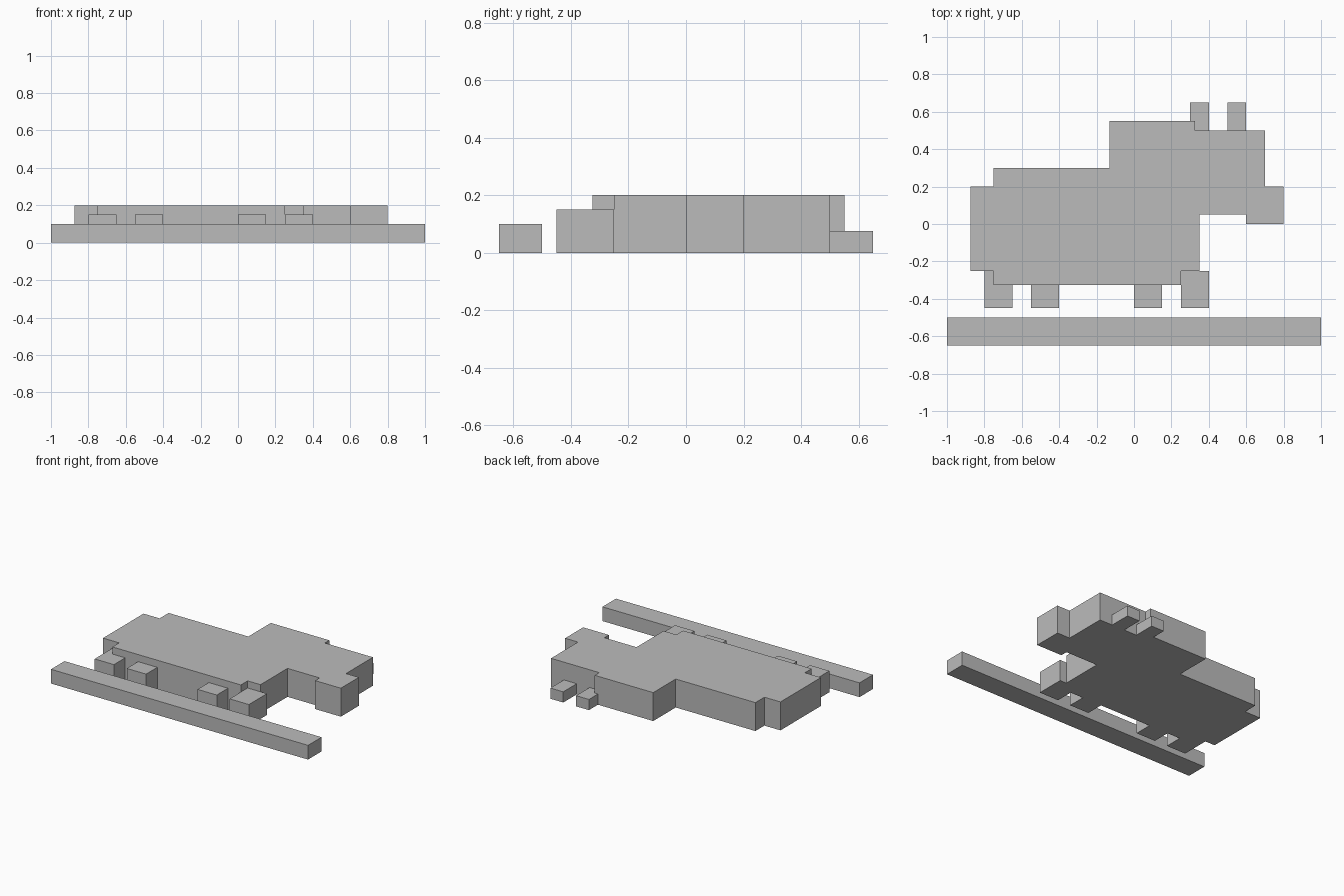
import bpy
import bmesh

default_cube = bpy.data.objects.get("Cube")
if default_cube:
    bpy.data.objects.remove(default_cube, do_unlink=True)

# Single plain grey finish
grey = bpy.data.materials.new("plain_grey")
grey.use_nodes = True
colour = (0.5, 0.5, 0.5, 1)
grey.diffuse_color = colour
grey.node_tree.nodes["Principled BSDF"].inputs["Base Color"].default_value = colour


def slab(name, outline, height):
    """Extrude a flat outline upwards from the ground."""
    bm = bmesh.new()
    base = bm.faces.new([bm.verts.new((x, y, 0)) for x, y in outline])
    result = bmesh.ops.extrude_face_region(bm, geom=[base], use_keep_orig=True)
    top = [v for v in result["geom"] if isinstance(v, bmesh.types.BMVert)]
    bmesh.ops.translate(bm, verts=top, vec=(0, 0, height))
    bmesh.ops.recalc_face_normals(bm, faces=bm.faces)
    mesh = bpy.data.meshes.new(name)
    bm.to_mesh(mesh)
    bm.free()
    mesh.materials.append(grey)
    obj = bpy.data.objects.new(name, mesh)
    bpy.context.collection.objects.link(obj)
    return obj


def block(name, left, right, front, back, height):
    """Rectangular slab standing on the ground."""
    corners = [(left, front), (right, front), (right, back), (left, back)]
    return slab(name, corners, height)


# Stepped animal silhouette: rump, back, shoulder hump, head, muzzle, chest, belly
body_outline = [
    (-.875, -.25), (-.875, .2), (-.75, .2), (-.75, .3),
    (-.13, .3), (-.13, .55), (.325, .55), (.325, .5),
    (.7, .5), (.7, .2), (.8, .2), (.8, 0), (.6, 0), (.6, .05),
    (.35, .05), (.35, -.25), (.25, -.25), (.25, -.325),
    (-.75, -.325), (-.75, -.25),
]
slab("body", body_outline, .2)

# Four short legs; the outer pair reach up to the belly corners
legs = {
    "outer_hind_leg": (-.8, -.25),
    "inner_hind_leg": (-.55, -.325),
    "inner_fore_leg": (0, -.325),
    "outer_fore_leg": (.25, -.25),
}
for name, (left, back) in legs.items():
    block(name, left, left + .15, -.45, back, .15)

# Two thin horns above the head
for name, left in (("rear_horn", .3), ("front_horn", .5)):
    block(name, left, left + .1, .5, .65, .075)

# Ground bar beneath the feet
block("ground_bar", -1, 1, -.65, -.5, .1)
